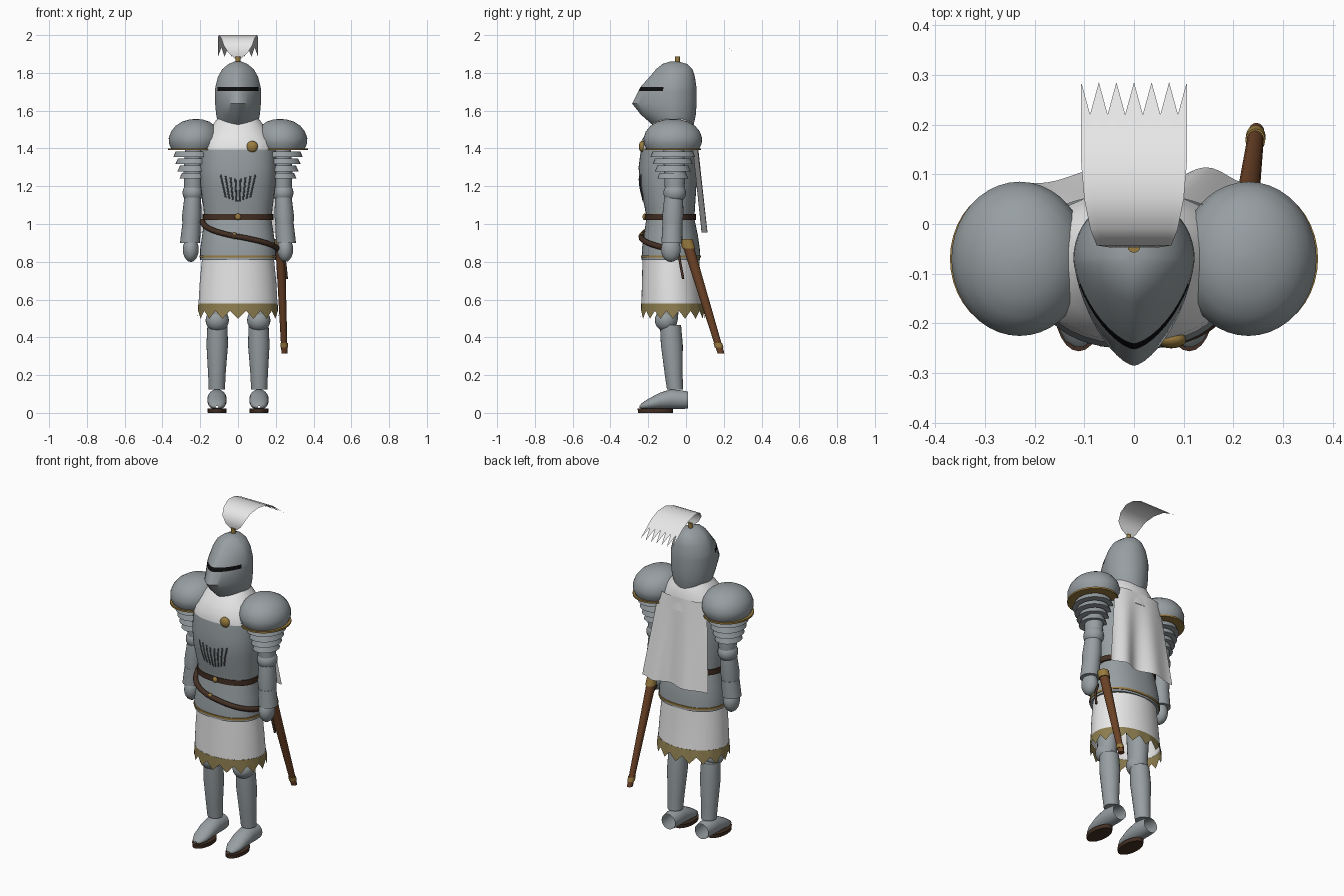
import bpy
import bmesh
from math import sin, cos, pi, radians
from mathutils import Vector

if "Cube" in bpy.data.objects:
    bpy.data.objects.remove(bpy.data.objects["Cube"])


def material(name, rgb):
    m = bpy.data.materials.new(name)
    m.use_nodes = True
    m.diffuse_color = (*rgb, 1)
    m.node_tree.nodes["Principled BSDF"].inputs["Base Color"].default_value = (*rgb, 1)
    return m


STEEL = material("steel", (0.31, 0.345, 0.36))
CLOTH = material("white cloth", (0.8, 0.8, 0.8))
HEM = material("dull gold hem", (0.27, 0.21, 0.08))
GOLD = material("gold", (0.32, 0.2, 0.05))
LEATHER = material("dark leather", (0.055, 0.028, 0.017))
WOOD = material("brown scabbard", (0.15, 0.055, 0.02))
BLACK = material("black slit", (0.004, 0.004, 0.004))
GROOVE = material("dark steel", (0.1, 0.11, 0.12))


def mesh(name, verts, faces, *mats, fix=True):
    bm = bmesh.new()
    vs = [bm.verts.new(v) for v in verts]
    for f in faces:
        bm.faces.new([vs[i] for i in f])
    if fix:
        bmesh.ops.recalc_face_normals(bm, faces=bm.faces)
    data = bpy.data.meshes.new(name)
    bm.to_mesh(data)
    bm.free()
    ob = bpy.data.objects.new(name, data)
    bpy.context.collection.objects.link(ob)
    for m in mats:
        data.materials.append(m)
    bpy.ops.object.select_all(action='DESELECT')
    ob.select_set(True)
    bpy.context.view_layer.objects.active = ob
    bpy.ops.object.shade_smooth_by_angle(angle=radians(40))
    return ob


def skin(name, rings, *mats, caps=True):
    """Join closed rings of points into a tube."""
    n = len(rings[0])
    faces = [(r * n + i, r * n + (i + 1) % n, (r + 1) * n + (i + 1) % n, (r + 1) * n + i)
             for r in range(len(rings) - 1) for i in range(n)]
    if caps:
        faces += [tuple(range(n)), tuple(range((len(rings) - 1) * n, len(rings) * n))]
    return mesh(name, [p for r in rings for p in r], faces, *mats)


def spow(v, e):
    return abs(v) ** e * (1 if v >= 0 else -1)


def loft(name, sections, mat, n=24, p=2, axis='z', caps=True):
    """Sections are (height, x, other, radius x, other radius)."""
    rings = []
    for h, x, o, rx, ro in sections:
        ring = []
        for i in range(n):
            t = 2 * pi * i / n
            a, b = x + rx * spow(cos(t), 2 / p), o + ro * spow(sin(t), 2 / p)
            ring.append((a, b, h) if axis == 'z' else (a, h, b))
        rings.append(ring)
    return skin(name, rings, mat, caps=caps)


def ball(name, x, y, z, rx, ry, rz, mat):
    loft(name, [(z - rz * cos(pi * k / 10), x, y, rx * max(sin(pi * k / 10), .02),
                 ry * max(sin(pi * k / 10), .02)) for k in range(11)], mat)


def hoop(name, z, h, x, y, rx, ry, mat, p=2):
    loft(name, [(z - h, x, y, rx, ry), (z + h, x, y, rx, ry)], mat, 40, p)


def cord(name, pts, r, mat):
    c = bpy.data.curves.new(name, 'CURVE')
    c.dimensions = '3D'
    c.bevel_depth = r
    c.bevel_resolution = 2
    c.use_fill_caps = True
    s = c.splines.new('POLY')
    s.points.add(len(pts) - 1)
    for q, v in zip(s.points, pts):
        q.co = (*v, 1)
    c.materials.append(mat)
    bpy.context.collection.objects.link(bpy.data.objects.new(name, c))


# Body armour
TORSO = [(1.02, 0, -.083, .178, .127), (1.08, 0, -.085, .182, .132), (1.2, 0, -.095, .198, .15),
         (1.3, 0, -.097, .203, .154), (1.41, 0, -.09, .2, .147)]
loft("breastplate", TORSO, STEEL, 48, 2.3)
loft("fauld", [(.81, 0, -.08, .2, .155), (.87, 0, -.08, .2, .153), (.94, 0, -.08, .19, .143),
               (1.03, 0, -.083, .176, .127)], STEEL, 48, 2.3)
hoop("fauld_trim", .828, .006, 0, -.08, .204, .159, GOLD, 2.3)
hoop("waist_belt", 1.038, .016, 0, -.083, .187, .135, LEATHER, 2.3)
ball("belt_buckle", 0, -.22, 1.038, .016, .01, .017, GOLD)


def chest_y(x, z):
    for a, b in zip(TORSO, TORSO[1:]):
        if a[0] <= z <= b[0]:
            f = (z - a[0]) / (b[0] - a[0])
            _, _, cy, rx, ry = [u + (v - u) * f for u, v in zip(a, b)]
            return cy - ry * (1 - (abs(x) / rx) ** 2.3) ** (1 / 2.3)


# Fan of fluting on the chest
for side in (-1, 1):
    for k in range(4):
        low, high = side * (.008 + .019 * k), side * (.014 + .026 * k)
        line = [(low + (high - low) * f, 1.12 + .007 * k + .12 * f) for f in (0, .25, .5, .75, 1)]
        cord("chest_flute", [(x, chest_y(x, z) + .001, z) for x, z in line], .0045, GROOVE)

# Surcoat skirt with a pointed hem
N = 64
hem_drop = [.498, .52, .54, .52]


def skirt_ring(z, rx, ry, cy):
    return [(rx * cos(2 * pi * i / N), cy + ry * sin(2 * pi * i / N),
             z if z else hem_drop[i % 4]) for i in range(N)]


skin("skirt", [skirt_ring(.82, .19, .15, -.08), skirt_ring(.7, .202, .155, -.078),
               skirt_ring(.58, .209, .162, -.074)], CLOTH, caps=False)
skin("skirt_hem", [skirt_ring(.58, .21, .163, -.074), skirt_ring(0, .214, .17, -.07)],
     HEM, caps=False)

# Mantle and cape
loft("mantle", [(1.395, 0, -.088, .206, .154), (1.44, 0, -.088, .195, .148),
                (1.49, 0, -.075, .158, .13), (1.53, 0, -.07, .13, .108),
                (1.555, 0, -.065, .112, .09)], CLOTH, 40, 2.2)
C, R = 28, 10
cape = []
for r in range(R + 1):
    v = r / R
    for c in range(C + 1):
        u = 2 * c / C - 1
        x = u * (.16 + .06 * v) + .015 * v
        fold = .016 * v * sin(6.5 * u + 3.6 + 1.2 * u * u)
        cape.append((x, .058 + .04 * v - .03 * abs(u) ** 3 * (1 - v) + fold, 1.47 - .515 * v))
mesh("cape", cape, [(r * (C + 1) + c, r * (C + 1) + c + 1, (r + 1) * (C + 1) + c + 1,
                     (r + 1) * (C + 1) + c) for r in range(R) for c in range(C)], CLOTH)
ball("cape_brooch", .075, -.232, 1.41, .03, .018, .03, GOLD)

# Helmet: rounded back, pointed front; (height, front, back, half width)
HELM = [(1.5, -.15, .035, .09), (1.545, -.2, .045, .108), (1.58, -.24, .052, .116),
        (1.637, -.285, .056, .121), (1.704, -.252, .056, .122), (1.726, -.24, .055, .12),
        (1.78, -.192, .047, .106), (1.82, -.158, .034, .083), (1.847, -.125, .008, .05),
        (1.86, -.085, -.04, .018)]
rings = []
for z, front, back, w in HELM:
    ring = []
    for i in range(48):
        t = 2 * pi * i / 48
        if sin(t) < 0:
            ring.append((w * spow(cos(t), 1.3), -.07 + (front + .07) * abs(sin(t)) ** 1.3, z))
        else:
            ring.append((w * cos(t), -.07 + (back + .07) * sin(t), z))
    rings.append(ring)
helmet = skin("helmet", rings, STEEL, BLACK)
for f in helmet.data.polygons:
    if 1.704 < f.center.z < 1.726 and f.center.y < -.115:
        f.material_index = 1

# Plume: thin fan that sweeps back into points
loft("plume_holder", [(1.845, 0, -.045, .013, .013), (1.888, 0, -.045, .013, .013)], GOLD, 12)
FAN = [(-.042, 1.875, .015), (-.047, 1.905, .05), (-.043, 1.945, .075), (-.01, 1.982, .088),
       (.05, 2.0, .1), (.12, 1.992, .106), (.18, 1.965, .107)]
plume = [(w * (c / 6 - 1), y, z) for y, z, w in FAN for c in range(13)]
plume += [(.106 * (c / 6 - 1), .22 if c % 2 else .285, 1.935 if c % 2 else 1.885)
          for c in range(13)]
mesh("plume", plume, [(r * 13 + c, r * 13 + c + 1, r * 13 + c + 14, r * 13 + c + 13)
                      for r in range(len(FAN)) for c in range(12)], CLOTH)

for s, tag in ((1, "left"), (-1, "right")):
    # Shoulder: dome, gold rim and overlapping lames
    loft(tag + "_pauldron", [(1.4, s * .232, -.07, .122, .14), (1.425, s * .231, -.07, .134, .153),
                             (1.455, s * .23, -.07, .137, .155), (1.49, s * .228, -.07, .126, .143),
                             (1.52, s * .226, -.07, .104, .118), (1.542, s * .224, -.07, .072, .08),
                             (1.553, s * .222, -.07, .035, .04),
                             (1.556, s * .222, -.07, .004, .004)], STEEL, 40)
    hoop(tag + "_pauldron_rim", 1.396, .005, s * .236, -.07, .134, .15, GOLD)
    for k in range(4):
        z, r = 1.385 - .038 * k, .106 - .011 * k
        loft(tag + "_shoulder_lame", [(z - .03, s * .237, -.07, r, r * 1.12),
                                      (z, s * .235, -.07, r - .012, r * 1.12 - .012)], STEEL, 32)
    # Arm and gauntlet
    loft(tag + "_upper_arm", [(1.15, s * .238, -.06, .046, .05), (1.28, s * .236, -.06, .052, .057),
                              (1.4, s * .23, -.065, .05, .055)], STEEL)
    ball(tag + "_elbow", s * .239, -.06, 1.165, .055, .06, .055, STEEL)
    loft(tag + "_forearm", [(.92, s * .25, -.075, .038, .043), (1.04, s * .245, -.07, .052, .056),
                            (1.14, s * .24, -.065, .044, .05)], STEEL)
    loft(tag + "_gauntlet_cuff", [(.9, s * .254, -.075, .053, .055),
                                  (1.0, s * .246, -.072, .049, .053)], STEEL)
    ball(tag + "_hand", s * .25, -.08, .865, .042, .052, .066, STEEL)
    # Leg
    loft(tag + "_thigh", [(.48, s * .11, -.1, .052, .055), (.85, s * .1, -.085, .07, .075)], STEEL)
    ball(tag + "_knee", s * .11, -.105, .49, .062, .06, .06, STEEL)
    loft(tag + "_greave", [(.125, s * .112, -.058, .043, .043), (.2, s * .112, -.065, .046, .047),
                           (.36, s * .11, -.075, .057, .058),
                           (.465, s * .109, -.082, .053, .056)], STEEL)
    # Foot with open heel, and sole
    loft(tag + "_sabaton", [(.01, s * .111, .068, .045, .045), (-.03, s * .111, .07, .049, .05),
                            (-.08, s * .111, .073, .051, .052), (-.14, s * .111, .063, .051, .043),
                            (-.2, s * .111, .046, .045, .028), (-.235, s * .111, .036, .028, .015),
                            (-.247, s * .111, .032, .008, .005)],
         STEEL, 24, axis='y', caps=False)
    loft(tag + "_sole", [(0, s * .111, -.162, .049, .092), (.022, s * .111, -.162, .05, .094)],
         LEATHER, 24)

# Sword belt slung across the hips
sling = []
for k in range(25):
    f = k / 24
    t = pi * (1.04 + .98 * f)
    z = 1.015 - .15 * f ** .8
    g = (1.03 - z) / .16
    sling.append((spow(cos(t), .87) * (.187 + .02 * g), -.08 + spow(sin(t), .87) * (.143 + .022 * g), z))
cord("sword_belt", sling, .015, LEATHER)
ball("sword_belt_buckle", -.02, -.236, .938, .016, .012, .018, GOLD)

# Scabbard, slanting back beside the left hip
TOP, TIP = Vector((.222, 0, .92)), Vector((.246, .185, .315))


def along(a, b, r0, r1):
    out = []
    for f, r in ((a, r0), (b, r1)):
        q = TOP.lerp(TIP, f)
        out.append((q.z, q.x, q.y, r, r * 1.15))
    return out


loft("scabbard", along(0, 1, .026, .016), WOOD, 16)
loft("scabbard_throat", along(0, .08, .03, .03), GOLD, 16)
loft("scabbard_chape", along(.91, .95, .02, .02), GOLD, 16)
cord("scabbard_hanger", [(.225, -.04, .85), (.25, -.03, .79), (.258, -.015, .71)], .007, LEATHER)
